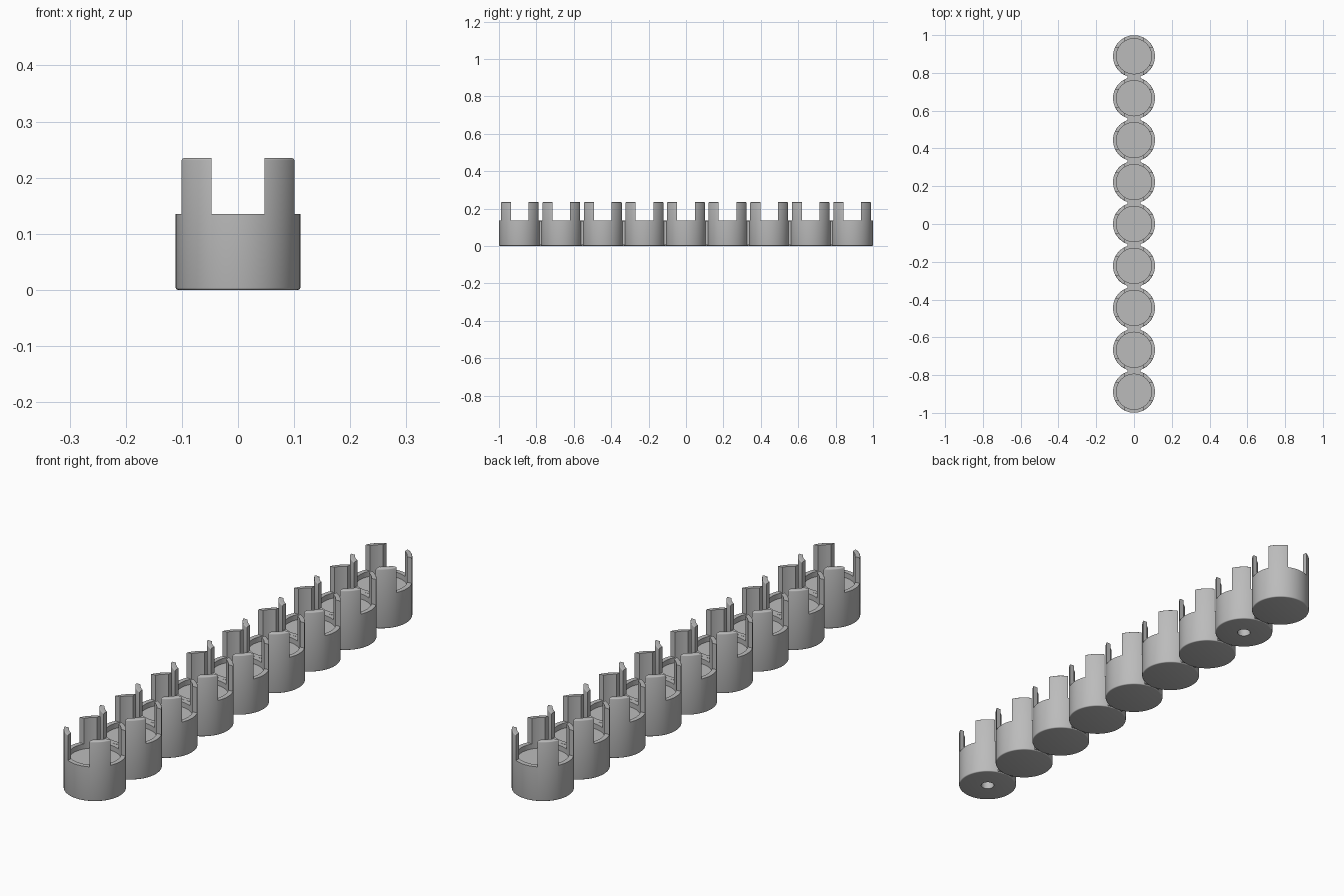
import bpy, bmesh, math
from mathutils import Matrix, Vector

if "Cube" in bpy.data.objects:
    bpy.data.objects.remove(bpy.data.objects["Cube"])

COUNT, RADIUS, INNER = 9, 0.111, 0.093
PITCH = 2 * RADIUS
HEIGHT, RIM, FLOOR = 0.235, 0.135, 0.115
NOTCH = 0.094
ROUND = 0.004
RECESSED = (0, 7)

# Plain grey plastic
grey = bpy.data.materials.new("grey plastic")
grey.use_nodes = True
colour = (0.5, 0.5, 0.5, 1)
grey.diffuse_color = colour
grey.node_tree.nodes["Principled BSDF"].inputs["Base Color"].default_value = colour


def add_object(name, bm, location=(0, 0, 0)):
    mesh = bpy.data.meshes.new(name)
    bmesh.ops.recalc_face_normals(bm, faces=bm.faces)
    bm.to_mesh(mesh)
    bm.free()
    mesh.materials.append(grey)
    obj = bpy.data.objects.new(name, mesh)
    obj.location = location
    bpy.context.collection.objects.link(obj)
    return obj


def box(name, size, location):
    bm = bmesh.new()
    bmesh.ops.create_cube(bm, size=1, matrix=Matrix.Diagonal((*size, 1)))
    return add_object(name, bm, location)


def lathe(name, profile, steps=96):
    bm = bmesh.new()
    verts = [bm.verts.new((r, 0, z)) for r, z in profile]
    edges = [bm.edges.new(pair) for pair in zip(verts, verts[1:])]
    bmesh.ops.spin(bm, geom=verts + edges, axis=(0, 0, 1), cent=(0, 0, 0),
                   angle=math.tau, steps=steps, use_duplicate=False)
    bmesh.ops.remove_doubles(bm, verts=bm.verts, dist=1e-5)
    return add_object(name, bm)


def rounded(r, z, start, radius=ROUND, steps=3):
    """Quarter-circle corner about (r, z), running anticlockwise."""
    angles = [math.radians(start + 90 * i / steps) for i in range(steps + 1)]
    return [(r + radius * math.cos(a), z + radius * math.sin(a)) for a in angles]


# Solid-bottomed cup with rounded outer and top edges
profile = [(0, 0)]
profile += rounded(RADIUS - ROUND, ROUND, 270)
profile += rounded(RADIUS - ROUND, HEIGHT - ROUND, 0)
profile += [(INNER, HEIGHT), (INNER, FLOOR), (0, FLOOR)]
cup = lathe("cup", profile)

# Crossing notches leave four corner posts
z_mid = RIM + 0.1
cutters = [box("notch_cutter_x", (0.4, NOTCH, 0.2), (0, 0, z_mid)),
           box("notch_cutter_y", (NOTCH, 0.4, 0.2), (0, 0, z_mid))]

# Shallow round socket under some of the cups
bm = bmesh.new()
bmesh.ops.create_cone(bm, cap_ends=True, segments=32, radius1=0.025,
                      radius2=0.025, depth=0.06)
cutters.append(add_object("socket_cutter", bm))


def cut_mesh(tools):
    """Return the cup mesh with the given cutters taken out."""
    for tool in tools:
        mod = cup.modifiers.new(tool.name, 'BOOLEAN')
        mod.operation, mod.solver, mod.object = 'DIFFERENCE', 'EXACT', tool
    graph = bpy.context.evaluated_depsgraph_get()
    graph.update()
    mesh = bpy.data.meshes.new_from_object(cup.evaluated_get(graph))
    cup.modifiers.clear()
    return mesh


plain, socketed = cut_mesh(cutters[:2]), cut_mesh(cutters)
for helper in cutters + [cup]:
    bpy.data.objects.remove(helper)

# Row of cups, joined by narrow bridges
cups = []
for i in range(COUNT):
    y = (i - (COUNT - 1) / 2) * PITCH
    obj = bpy.data.objects.new(f"cup_{i + 1}", socketed if i in RECESSED else plain)
    obj.location.y = y
    bpy.context.collection.objects.link(obj)
    cups.append(obj)
    if i < COUNT - 1:
        low, high = ROUND, RIM - 0.001
        box(f"bridge_{i + 1}", (0.07, 0.022, high - low),
            (0, y + PITCH / 2, (low + high) / 2))

# Smooth curved walls, sharp edges kept
bpy.ops.object.select_all(action='DESELECT')
for obj in (cups[0], cups[1]):
    obj.select_set(True)
    bpy.context.view_layer.objects.active = obj
bpy.ops.object.shade_smooth_by_angle(angle=math.radians(35))
bpy.ops.object.select_all(action='DESELECT')
